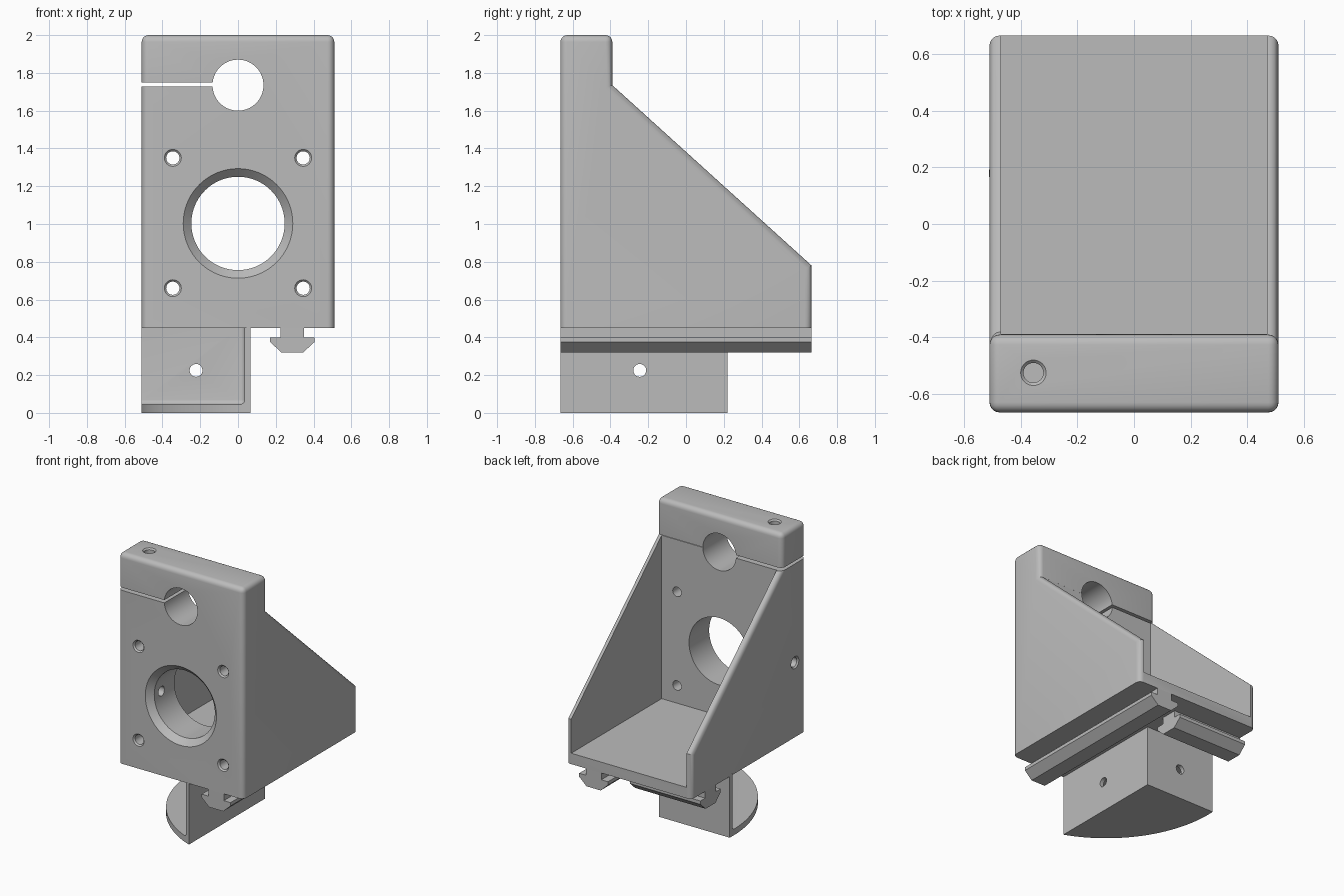
import bpy, bmesh, math
from mathutils import Vector

if "Cube" in bpy.data.objects:
    bpy.data.objects.remove(bpy.data.objects["Cube"])

grey = bpy.data.materials.new("plain grey")
grey.diffuse_color = (0.5, 0.5, 0.5, 1)
grey.use_nodes = True
grey.node_tree.nodes["Principled BSDF"].inputs["Base Color"].default_value = grey.diffuse_color

W, FRONT, BACK, BASE = 0.51, -0.665, 0.665, 0.45


def finish(bm, name):
    bmesh.ops.recalc_face_normals(bm, faces=bm.faces)
    me = bpy.data.meshes.new(name)
    bm.to_mesh(me)
    bm.free()
    me.materials.append(grey)
    ob = bpy.data.objects.new(name, me)
    bpy.context.collection.objects.link(ob)
    return ob


def prism(name, pts, axis, a, b, radius=0, pick=None):
    """Extrude a 2D profile along an axis, rounding the edges chosen by pick."""
    place = {'X': lambda u, v, t: (t, u, v),
             'Y': lambda u, v, t: (u, t, v),
             'Z': lambda u, v, t: (u, v, t)}[axis]
    bm = bmesh.new()
    lo = [bm.verts.new(place(u, v, a)) for u, v in pts]
    hi = [bm.verts.new(place(u, v, b)) for u, v in pts]
    bm.faces.new(lo)
    bm.faces.new(hi)
    for i in range(len(pts)):
        j = (i + 1) % len(pts)
        bm.faces.new((lo[i], lo[j], hi[j], hi[i]))
    bmesh.ops.recalc_face_normals(bm, faces=bm.faces)
    if radius:
        edges = [e for e in bm.edges if pick(e.verts[0].co, e.verts[1].co)]
        bmesh.ops.bevel(bm, geom=edges, offset=radius, segments=5,
                        profile=0.5, affect='EDGES')
    return finish(bm, name)


def rect(u0, u1, v0, v1):
    return [(u0, v0), (u1, v0), (u1, v1), (u0, v1)]


def drill(start, direction, r, mouth, length, n=48):
    """Round cutter whose mouth is countersunk at 45 degrees."""
    bm = bmesh.new()
    q = Vector(direction).to_track_quat('Z', 'Y')
    e = 0.03
    profile = [(-e, mouth + (e if mouth > r else 0)), (mouth - r, r), (length, r)]
    rings = [[bm.verts.new(Vector(start) + q @ Vector((
        rad * math.cos(2 * math.pi * i / n), rad * math.sin(2 * math.pi * i / n), d)))
        for i in range(n)] for d, rad in profile]
    bm.faces.new(rings[0])
    bm.faces.new(rings[-1])
    for p, s in zip(rings, rings[1:]):
        for i in range(n):
            j = (i + 1) % n
            bm.faces.new((p[i], p[j], s[j], s[i]))
    return finish(bm, "cutter")


def cut(ob, cutter):
    mod = ob.modifiers.new("cut", 'BOOLEAN')
    mod.operation, mod.solver, mod.object = 'DIFFERENCE', 'EXACT', cutter
    bpy.context.view_layer.objects.active = ob
    bpy.ops.object.modifier_apply(modifier=mod.name)
    bpy.data.objects.remove(cutter, do_unlink=True)


# Main bracket: side outline with rounded outer edges, square bottom
def outer_edge(p, q):
    if p.z < BASE + 0.01 and q.z < BASE + 0.01:
        return False
    side = abs(p.x - q.x) < 0.01
    top = p.z > 1.99 and q.z > 1.99
    return side or top


outline = [(FRONT, BASE), (BACK, BASE), (BACK, 0.78), (-0.39, 1.735), (-0.39, 2), (FRONT, 2)]
body = prism("main_bracket", outline, 'X', -W, W, 0.036, outer_edge)

# Space between the side walls, above the floor
cut(body, prism("cutter", rect(-0.388, 0.8, 0.53, 1.9), 'X', -0.47, 0.47))

# Motor bore and its four screw holes
cut(body, drill((0, FRONT, 1.003), (0, 1, 0), 0.247, 0.29, 0.36, 96))
for x in (-0.345, 0.345):
    for z in (0.66, 1.35):
        cut(body, drill((x, FRONT, z), (0, 1, 0), 0.035, 0.045, 0.36, 32))

# Rod clamp: bore, slot and clamping screw from the top
cut(body, drill((0, FRONT, 1.735), (0, 1, 0), 0.135, 0.135, 0.36, 64))
cut(body, prism("cutter", rect(-0.7, -0.05, 1.727, 1.748), 'Y', -0.8, -0.36))
cut(body, drill((-0.355, -0.525, 2), (0, 0, -1), 0.035, 0.045, 0.5, 32))

# Grub screw hole from the left side into the motor bore
cut(body, drill((-W, -0.54, 1.0), (1, 0, 0), 0.035, 0.045, 0.4, 32))

# Two T-shaped rails under the floor
half = [(0.0625, 0.46), (0.0625, 0.40), (0.1175, 0.40), (0.1175, 0.375), (0.0575, 0.32)]
tee = half + [(-u, v) for u, v in reversed(half)]
rails = [prism("long_rail", [(u + 0.2875, v) for u, v in tee], 'Y', FRONT, BACK),
         prism("cross_rail", [(u + 0.4425, v) for u, v in tee], 'X', -W, 0.065)]

# Corner pocket below: two thin walls on a fan-shaped floor
CX, CY = 0.065, 0.22
a, b = Vector((-W, CY)), Vector((CX, FRONT))
chord = b - a
out = Vector((chord.y, -chord.x)).normalized()
sag = 0.17
R = (chord.length ** 2 / 4 + sag ** 2) / (2 * sag)
centre = (a + b) / 2 + out * (sag - R)
spread = math.asin(chord.length / 2 / R)
mid = math.atan2(out.y, out.x)
fan = [(CX, CY)] + [(centre.x + R * math.cos(mid + spread * t / 16),
                     centre.y + R * math.sin(mid + spread * t / 16)) for t in range(-16, 17)]
pocket = prism("corner_pocket", fan, 'Z', 0, 0.46)
cut(pocket, prism("cutter", rect(-1, 0.035, -1, 0.19), 'Z', 0.045, 0.6, 0.025,
                  lambda p, q: (p.x > 0 and q.x > 0 and (p.z < 0.1 and q.z < 0.1
                                or p.y > 0 and q.y > 0))
                  or (p.y > 0 and q.y > 0 and p.z < 0.1 and q.z < 0.1)))
cut(pocket, drill((-0.222, 0.3, 0.225), (0, -1, 0), 0.034, 0.034, 0.2, 32))
cut(pocket, drill((0.15, -0.245, 0.225), (-1, 0, 0), 0.034, 0.034, 0.2, 32))

# Smooth curved faces, keep crisp edges
bpy.ops.object.select_all(action='DESELECT')
for ob in [body, pocket] + rails:
    ob.select_set(True)
bpy.context.view_layer.objects.active = body
bpy.ops.object.shade_smooth_by_angle(angle=math.radians(30))
